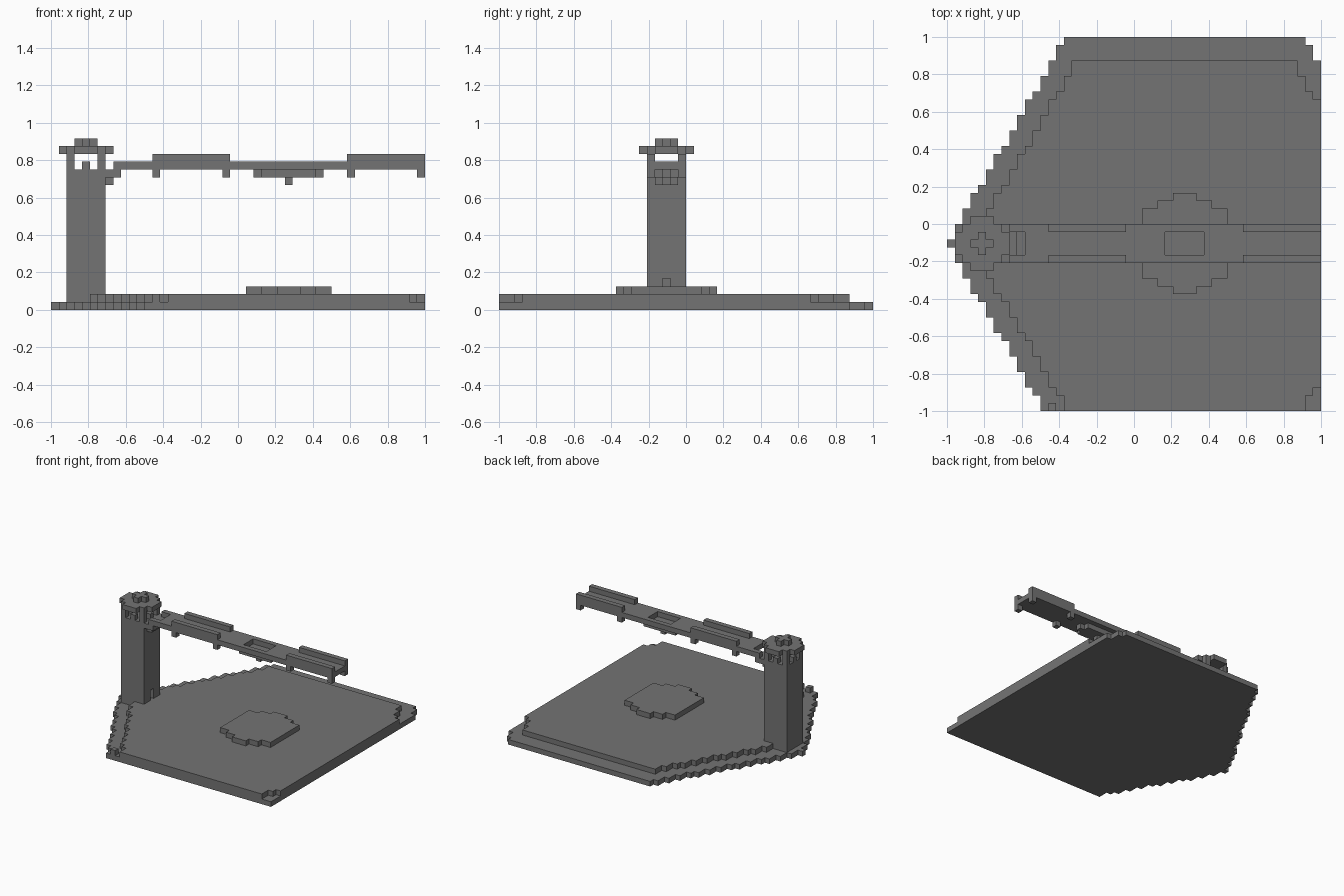
import bpy, bmesh
from mathutils import Vector

cube = bpy.data.objects.get("Cube")
if cube:
    bpy.data.objects.remove(cube)

CELL = 2 / 48
HALF = 24
CY = 21            # row of the shared centre line
MIRROR = 61        # sum of mirrored column limits of the hexagon
SLOPE = 0.577      # 60 degree hexagon sides

grey = bpy.data.materials.new("stone_grey")
grey.use_nodes = True
colour = (0.175, 0.175, 0.175, 1)
grey.diffuse_color = colour
grey.node_tree.nodes["Principled BSDF"].inputs["Base Color"].default_value = colour


def block(x0, x1, y0, y1, z0, z1):
    """Cells filling a box, upper limits excluded."""
    return {(x, y, z) for x in range(x0, x1)
            for y in range(y0, y1) for z in range(z0, z1)}


def hexagon(inset, reach, z):
    """One layer of the big hexagon, clipped to the square footprint."""
    cells = set()
    for y in range(48):
        d = abs(y - CY)
        if d <= reach:
            start = round(d * SLOPE) + inset
            cells |= block(start, min(48, MIRROR - start), y, y + 1, z, z + 1)
    return cells


def both_sides(x0, x1, z0, z1):
    """The same strip on both long edges of the arm."""
    return block(x0, x1, 19, 20, z0, z1) | block(x0, x1, 23, 24, z0, z1)


def build(name, cells):
    """Skin the cells with outer faces only and merge flat areas."""
    bm = bmesh.new()
    for cell in cells:
        for axis in range(3):
            for side in (0, 1):
                near = list(cell)
                near[axis] += 2 * side - 1
                if tuple(near) in cells:
                    continue
                u, v = (axis + 1) % 3, (axis + 2) % 3
                ring = []
                for a, b in ((0, 0), (1, 0), (1, 1), (0, 1)):
                    p = Vector(cell)
                    p[axis] += side
                    p[u] += a
                    p[v] += b
                    ring.append(bm.verts.new((p - Vector((HALF, HALF, 0))) * CELL))
                bm.faces.new(ring if side else ring[::-1])
    bmesh.ops.remove_doubles(bm, verts=bm.verts[:], dist=CELL / 10)
    bmesh.ops.dissolve_limit(bm, angle_limit=0.01, verts=bm.verts[:], edges=bm.edges[:])
    mesh = bpy.data.meshes.new(name)
    bm.to_mesh(mesh)
    bm.free()
    mesh.materials.append(grey)
    obj = bpy.data.objects.new(name, mesh)
    bpy.context.collection.objects.link(obj)


# Two-step hexagonal base with a small stud on its front corner
build("stepped_base", hexagon(0, 26, 0) | hexagon(3, 23, 1) | {(13, 0, 1)})

# Raised hexagonal pad under the arm
pad = block(25, 36, CY - 4, CY + 5, 2, 3)
pad |= block(27, 34, CY - 5, CY + 6, 2, 3)
pad |= block(29, 32, CY - 6, CY + 7, 2, 3)
build("landing_pad", pad)

# Square tower with a doorway, corner posts and low battlements
tower = block(2, 7, 19, 24, 1, 18) - block(6, 7, CY, CY + 1, 2, 4)
for x in (2, 6):
    tower |= both_sides(x, x + 1, 18, 20)
    tower |= block(x, x + 1, CY, CY + 1, 18, 19)
tower |= both_sides(4, 5, 18, 19)
build("tower", tower)

# Round roof
roof = {c for c in block(1, 8, 18, 25, 20, 21)
        if (c[0] - 4) ** 2 + (c[1] - CY) ** 2 <= 10}
build("tower_roof", roof)
build("roof_knob", block(3, 6, CY, CY + 1, 21, 22) | block(4, 5, 20, 23, 21, 22))

# Crane arm with two openings
arm = block(8, 48, 19, 24, 18, 19)
arm -= block(8, 10, 20, 23, 18, 19)
arm -= block(28, 33, 20, 23, 18, 19)
# Side rails, with a peg below each end
for x0 in (13, 38):
    arm |= both_sides(x0, x0 + 10, 19, 20)
    for x in (x0, x0 + 9):
        arm |= both_sides(x, x + 1, 17, 18)
build("crane_arm", arm)

# Bracket joining arm and tower
build("arm_bracket", block(7, 9, 19, 24, 17, 18) | block(7, 8, 20, 23, 16, 17))

# Tray and lamp hanging below the arm
tray = block(26, 35, CY, CY + 1, 17, 18) | block(27, 34, 20, 23, 17, 18)
build("hanging_tray", tray | {(30, CY, 16)})
